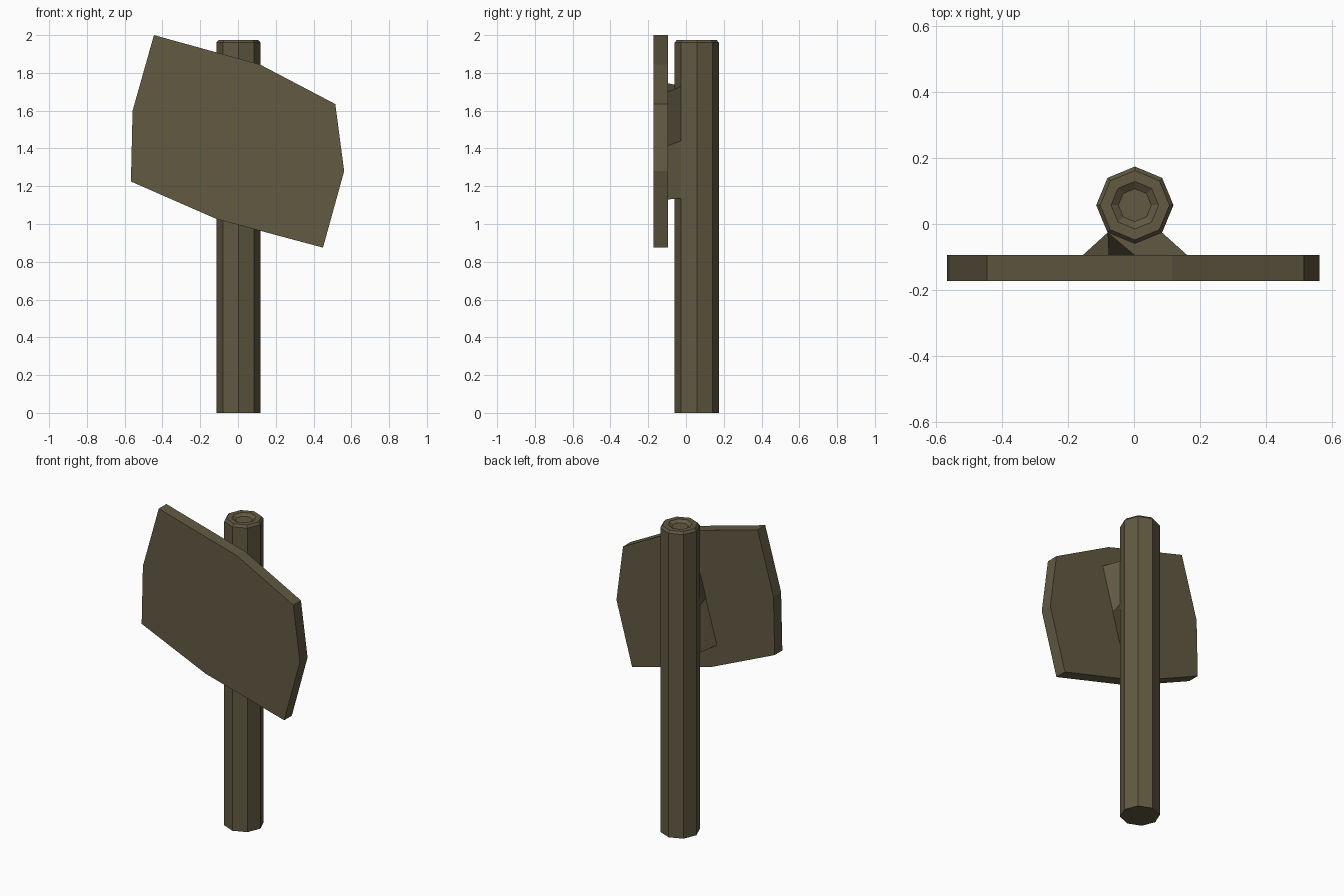
import bpy
import math

if "Cube" in bpy.data.objects:
    bpy.data.objects.remove(bpy.data.objects["Cube"])

wood = bpy.data.materials.new("dark_wood")
wood.diffuse_color = (0.12, 0.10, 0.055, 1)
wood.use_nodes = True
wood.node_tree.nodes["Principled BSDF"].inputs["Base Color"].default_value = wood.diffuse_color


def loft(name, rings):
    """Skin a stack of equal-length point rings and cap both ends."""
    n = len(rings[0])
    verts = [p for ring in rings for p in ring]
    faces = [tuple(range(n))[::-1],
             tuple(range(len(verts) - n, len(verts)))]
    for r in range(len(rings) - 1):
        a, b = r * n, (r + 1) * n
        for i in range(n):
            j = (i + 1) % n
            faces.append((a + i, a + j, b + j, b + i))
    mesh = bpy.data.meshes.new(name)
    mesh.from_pydata(verts, [], faces)
    mesh.materials.append(wood)
    obj = bpy.data.objects.new(name, mesh)
    bpy.context.collection.objects.link(obj)
    return obj


def octagon(radius, z):
    return [(0.0025 + radius * math.cos(i * math.pi / 4),
             0.057 + radius * math.sin(i * math.pi / 4), z) for i in range(8)]


# Eight-sided post with chamfered rim and shallow dished top
post_profile = [(0.117, 0), (0.117, 1.96), (0.105, 1.975),
                (0.072, 1.975), (0.05, 1.96)]
loft("post", [octagon(r, z) for r, z in post_profile])

# Tilted sign board (outline runs counter-clockwise seen from the front)
outline = [(-0.567, 1.225), (-0.11, 1.025), (0.45, 0.875), (0.562, 1.28),
           (0.515, 1.635), (0.115, 1.845), (-0.445, 2.0), (-0.558, 1.6)]
loft("sign_board", [[(x, y, z) for x, z in outline] for y in (-0.172, -0.094)])

# Twisted mounting block: tilted against the board, upright against the post
board_side = [(-0.157, 1.18), (0.003, 1.13), (0.083, 1.415),
              (0.163, 1.70), (0.003, 1.745), (-0.077, 1.462)]
post_side = [(-0.08, 1.135), (0.085, 1.135), (0.085, 1.44),
             (0.085, 1.73), (-0.08, 1.73), (-0.08, 1.44)]
loft("mounting_block", [[(x, -0.096, z) for x, z in board_side],
                        [(x, -0.026, z) for x, z in post_side]])
